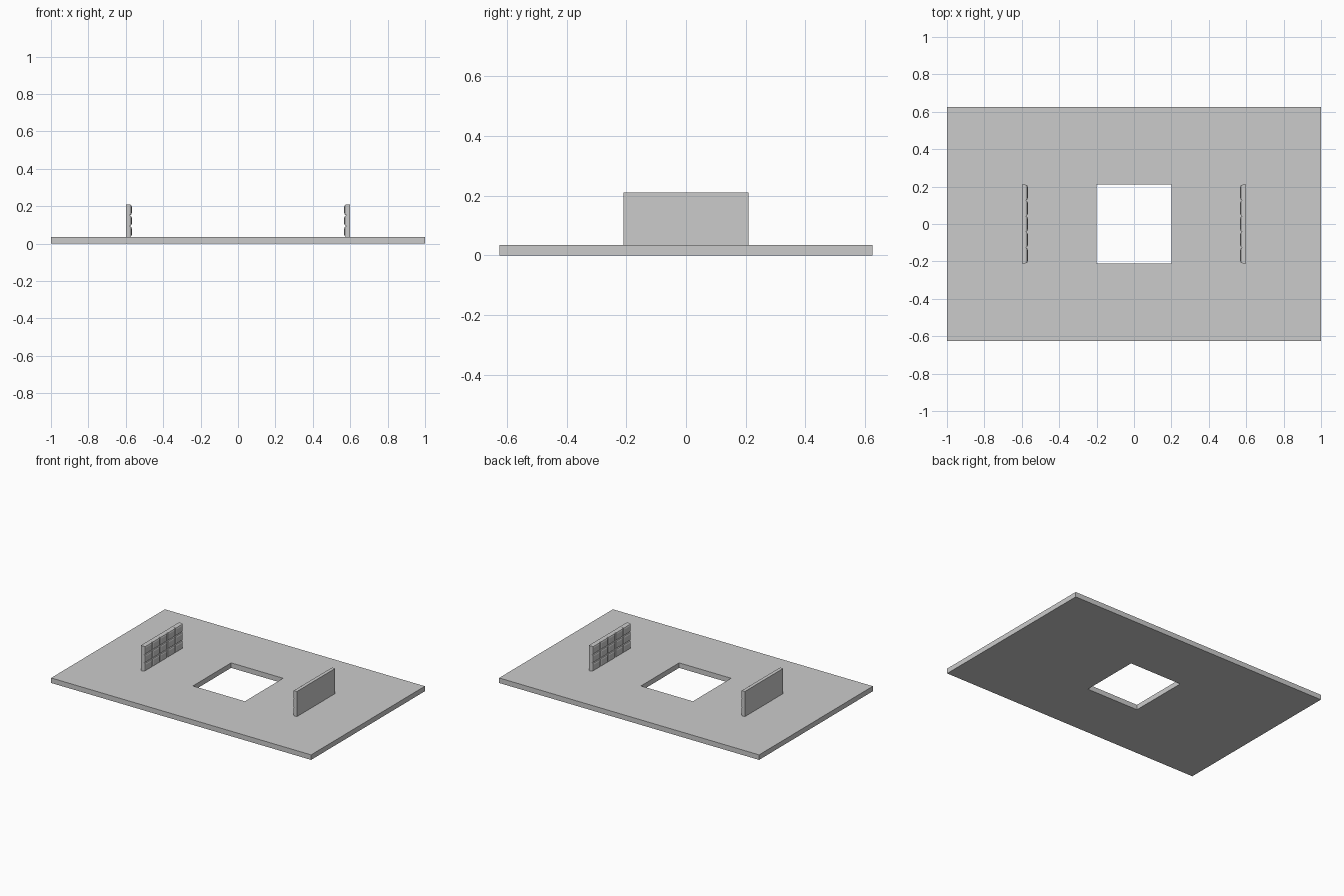
import bpy, bmesh
from mathutils import Matrix

if "Cube" in bpy.data.objects:
    bpy.data.objects.remove(bpy.data.objects["Cube"])

T = 0.035          # plate thickness
HX, HY = 0.2, 0.21 # half size of the opening


def finish(name, bm):
    bmesh.ops.recalc_face_normals(bm, faces=bm.faces)
    mesh = bpy.data.meshes.new(name)
    bm.to_mesh(mesh)
    bm.free()
    obj = bpy.data.objects.new(name, mesh)
    bpy.context.collection.objects.link(obj)
    return obj


def rect(bm, x, y, z):
    return [bm.verts.new((sx * x, sy * y, z))
            for sx, sy in ((-1, -1), (1, -1), (1, 1), (-1, 1))]


# Base plate with a rectangular opening
bm = bmesh.new()
rings = [rect(bm, 1, 0.625, 0), rect(bm, 1, 0.625, T),
         rect(bm, HX, HY, T), rect(bm, HX, HY, 0)]
for k in range(4):
    a, b = rings[k], rings[(k + 1) % 4]
    for i in range(4):
        j = (i + 1) % 4
        bm.faces.new((a[i], a[j], b[j], b[i]))
finish("base_plate", bm)


# Padded panel: 5 x 3 blocks, flat outside, rounded on the inner face
def padded_panel(name, side):
    cols, rows, depth, top = 5, 3, 0.032, 0.21
    w, h = 2 * HY / cols, (top - T) / rows
    panel = bmesh.new()
    for c in range(cols):
        for r in range(rows):
            centre = (side * (0.6 - depth / 2), -HY + w * (c + 0.5), T + h * (r + 0.5))
            m = Matrix.Translation(centre) @ Matrix.Diagonal((depth, w, h, 1))
            verts = bmesh.ops.create_cube(panel, size=1, matrix=m)["verts"]
            inner = [v for v in verts if (v.co.x - centre[0]) * side < 0]
            edges = [e for e in {e for v in inner for e in v.link_edges}
                     if all(v in inner for v in e.verts)]
            bmesh.ops.bevel(panel, geom=edges, offset=0.012, segments=2,
                            profile=0.5, affect='EDGES')
    return finish(name, panel)


padded_panel("left_panel", -1)
padded_panel("right_panel", 1)
